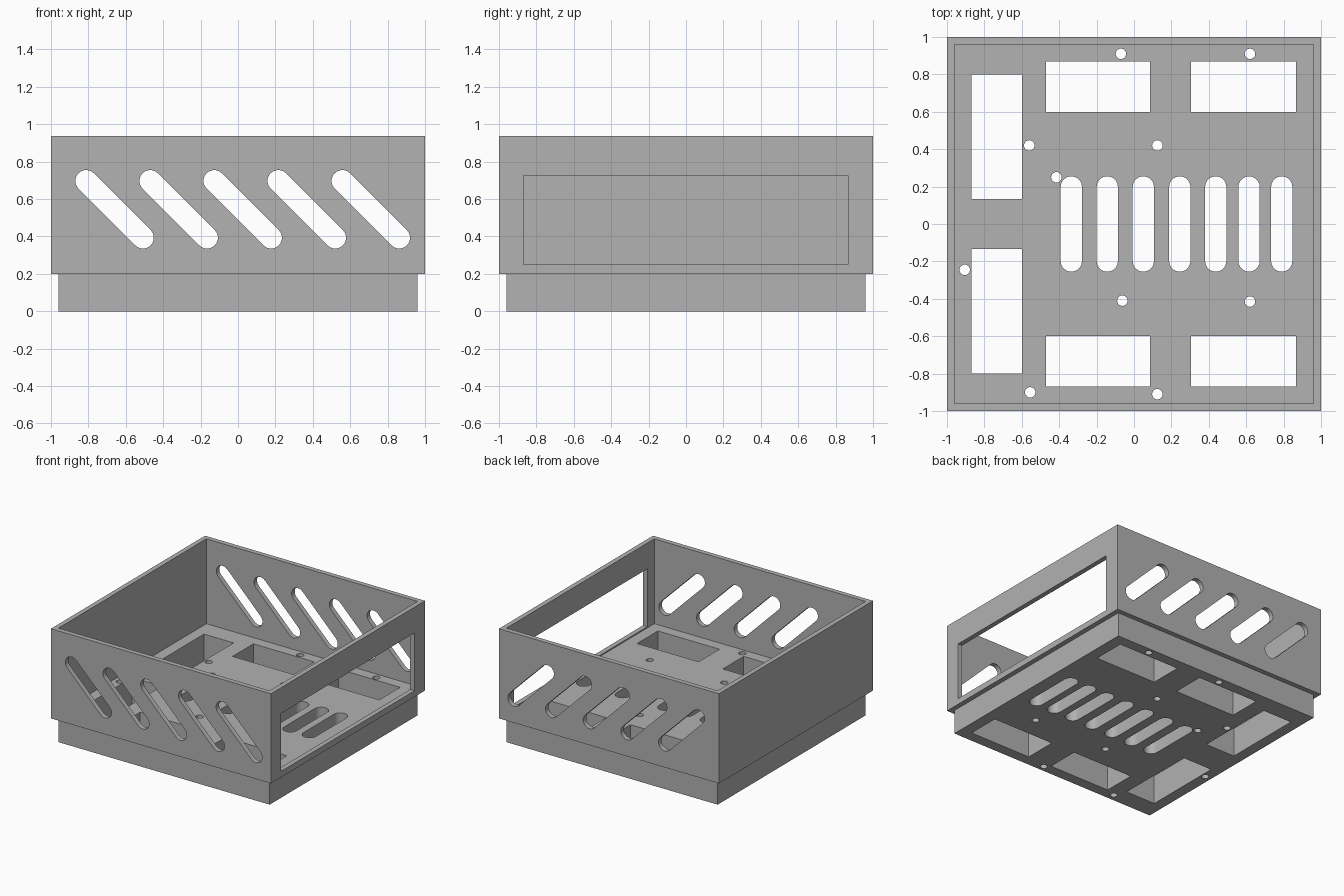
import bpy
import bmesh
from math import sin, cos, pi, atan2, hypot
from mathutils import Vector

cube = bpy.data.objects.get("Cube")
if cube:
    bpy.data.objects.remove(cube, do_unlink=True)

grey = bpy.data.materials.new("plain grey")
grey.use_nodes = True
COLOUR = (0.445, 0.445, 0.445, 1)
grey.diffuse_color = COLOUR
grey.node_tree.nodes["Principled BSDF"].inputs["Base Color"].default_value = COLOUR

WALL, TOP, LIP, FLOOR = 0.04, 0.937, 0.2, 0.24


def make_object(name, bm):
    bmesh.ops.recalc_face_normals(bm, faces=bm.faces)
    mesh = bpy.data.meshes.new(name)
    bm.to_mesh(mesh)
    bm.free()
    mesh.materials.append(grey)
    obj = bpy.data.objects.new(name, mesh)
    bpy.context.collection.objects.link(obj)
    return obj


def rectangle(x0, x1, y0, y1):
    return [(x0, y0), (x1, y0), (x1, y1), (x0, y1)]


def circle(x, y, r, n=20):
    return [(x + r * cos(2 * pi * i / n), y + r * sin(2 * pi * i / n)) for i in range(n)]


def slot(x0, y0, x1, y1, r, n=10):
    """Outline of a round-ended slot between two end centres."""
    a = atan2(y1 - y0, x1 - x0) - pi / 2
    pts = []
    for x, y, start in ((x1, y1, a), (x0, y0, a + pi)):
        pts += [(x + r * cos(start + pi * i / n), y + r * sin(start + pi * i / n))
                for i in range(n + 1)]
    return pts


def prism(bm, outline, lo, hi, axis):
    """Extrude an outline along the given axis."""
    def place(u, v, d):
        return Vector({"x": (d, u, v), "y": (u, d, v), "z": (u, v, d)}[axis])
    low = [bm.verts.new(place(u, v, lo)) for u, v in outline]
    high = [bm.verts.new(place(u, v, hi)) for u, v in outline]
    bm.faces.new(low)
    bm.faces.new(high)
    n = len(outline)
    for i in range(n):
        j = (i + 1) % n
        bm.faces.new((low[i], low[j], high[j], high[i]))


# Open box with a stepped plinth, as stacked square rings
bm = bmesh.new()
inner = 1 - WALL
rings = []
for half, z in ((inner, 0), (inner, LIP), (1, LIP), (1, TOP), (inner, TOP), (inner, FLOOR)):
    rings.append([bm.verts.new((x, y, z)) for x, y in rectangle(-half, half, -half, half)])
for a, b in zip(rings, rings[1:]):
    for i in range(4):
        j = (i + 1) % 4
        bm.faces.new((a[i], a[j], b[j], b[i]))
bm.faces.new(rings[0])
bm.faces.new(rings[-1])
box = make_object("open_box", bm)

cut = bmesh.new()

# Slanted vents through the front and back walls
for i in range(5):
    x = -0.66 + 0.3425 * i
    prism(cut, slot(x - 0.152, 0.697, x + 0.152, 0.393, 0.058), -1.1, 1.1, "y")

# Window in the left wall
prism(cut, rectangle(-0.87, 0.865, 0.25, 0.725), 0.94, 1.1, "x")

# Rectangular floor openings, mirrored front to back
for x0, x1, y0, y1 in ((-0.87, -0.6, 0.133, 0.8),
                       (-0.47, 0.085, 0.6, 0.87),
                       (0.305, 0.865, 0.6, 0.87)):
    for lo, hi in ((y0, y1), (-y1, -y0)):
        prism(cut, rectangle(x0, x1, lo, hi), -0.1, 0.3, "z")

# Row of floor vents
for x in (-0.335, -0.143, 0.05, 0.245, 0.437, 0.615, 0.79):
    prism(cut, slot(x, -0.198, x, 0.198, 0.057), -0.1, 0.3, "z")

# Screw holes
for x, y in ((-0.07, 0.91), (0.62, 0.91), (-0.56, 0.42), (0.125, 0.42), (-0.415, 0.25),
             (-0.905, -0.245), (-0.062, -0.41), (0.62, -0.415), (-0.555, -0.9), (0.125, -0.91)):
    prism(cut, circle(x, y, 0.028), -0.1, 0.3, "z")

cutter = make_object("opening_cutter", cut)
cutter.hide_render = True

# Cut all the openings, then drop the cutter
mod = box.modifiers.new("openings", "BOOLEAN")
mod.operation = "DIFFERENCE"
mod.solver = "EXACT"
mod.object = cutter
bpy.context.view_layer.objects.active = box
box.select_set(True)
bpy.ops.object.modifier_apply(modifier=mod.name)
bpy.data.objects.remove(cutter, do_unlink=True)
bpy.ops.object.shade_smooth_by_angle(angle=pi / 6)
